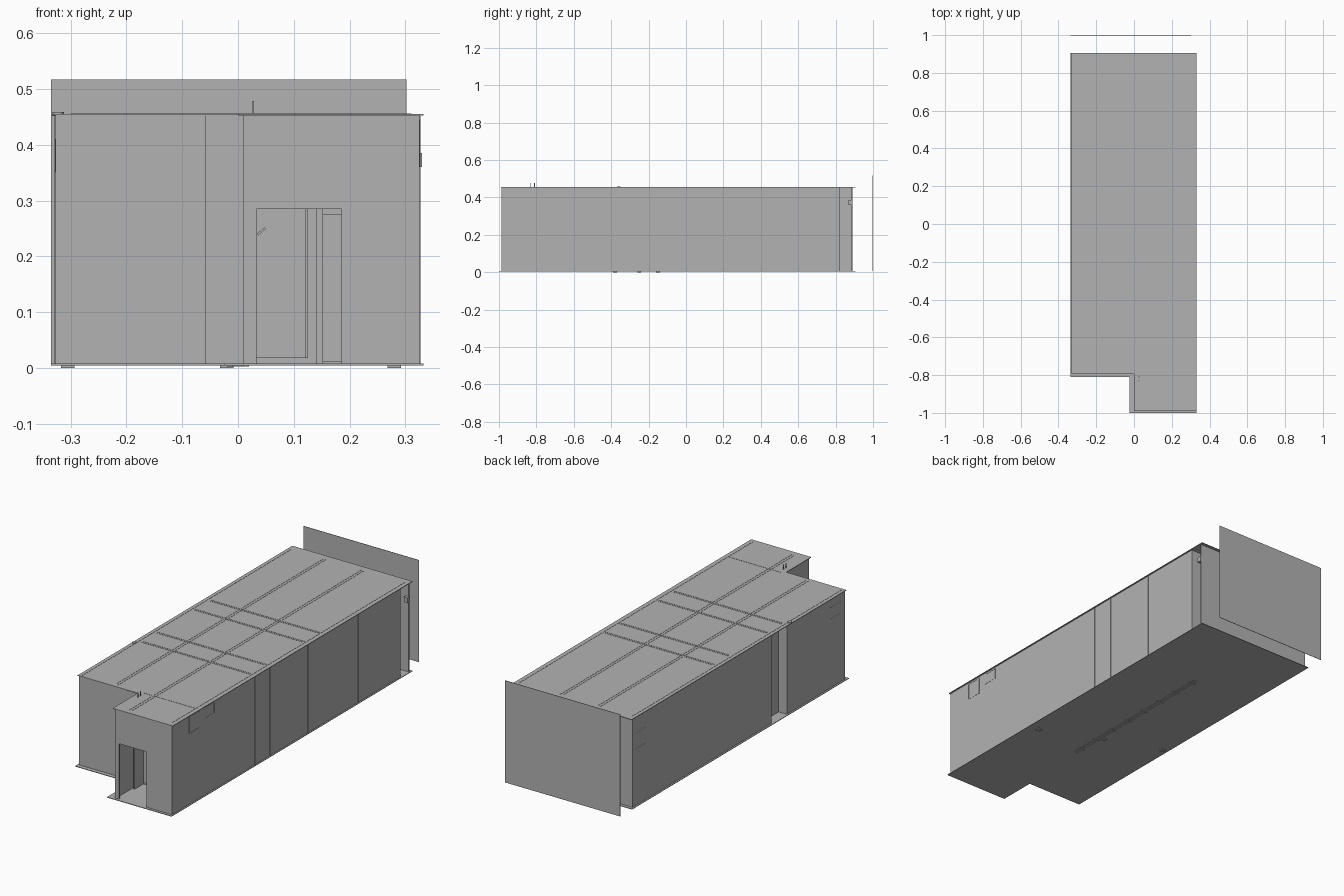
import bpy, bmesh, math

cube = bpy.data.objects.get("Cube")
if cube:
    bpy.data.objects.remove(cube, do_unlink=True)

grey = bpy.data.materials.new("plain_grey")
grey.use_nodes = True
COLOUR = (0.45, 0.45, 0.45, 1)
grey.diffuse_color = COLOUR
grey.node_tree.nodes["Principled BSDF"].inputs["Base Color"].default_value = COLOUR

FLOOR, ROOF = 0.008, 0.455
LEFT, RIGHT = -0.327, 0.325
FRONT, BACK, PORCH = -0.79, 0.89, -0.987
T = 0.006


def finish(name, bm):
    bmesh.ops.recalc_face_normals(bm, faces=bm.faces)
    mesh = bpy.data.meshes.new(name)
    bm.to_mesh(mesh)
    bm.free()
    mesh.materials.append(grey)
    obj = bpy.data.objects.new(name, mesh)
    bpy.context.collection.objects.link(obj)
    return obj


def boxes(name, *spans):
    """One object from boxes given as (x0, x1, y0, y1, z0, z1)."""
    bm = bmesh.new()
    for s in spans:
        verts = bmesh.ops.create_cube(bm, size=1)["verts"]
        for v in verts:
            for i in range(3):
                v.co[i] = s[2 * i] if v.co[i] < 0 else s[2 * i + 1]
    return finish(name, bm)


def slab(name, outline, z, thick):
    bm = bmesh.new()
    face = bm.faces.new([bm.verts.new((x, y, z)) for x, y in outline])
    top = bmesh.ops.extrude_face_region(bm, geom=[face])["geom"]
    for v in top:
        if isinstance(v, bmesh.types.BMVert):
            v.co.z += thick
    return finish(name, bm)


def l_shape(x0, x1, y0, y1, nx, ny):
    return [(x0, ny), (nx, ny), (nx, y0), (x1, y0), (x1, y1), (x0, y1)]


# Floor and roof sheets with the stepped corner
slab("floor", l_shape(-0.335, 0.332, -1, 0.905, -0.025, -0.81), 0.005, 0.003)
slab("roof", l_shape(-0.333, 0.332, -0.99, 0.905, 0.0, FRONT - 0.002), ROOF - 0.003, 0.003)

# Outer walls, with an entrance recess on one side and a shaft at the back
boxes("right_wall", (RIGHT - T, RIGHT, PORCH, 0.82, FLOOR, ROOF))
boxes("left_wall", (LEFT, LEFT + T, FRONT, -0.33, FLOOR, ROOF),
      (LEFT, LEFT + T, -0.21, BACK, FLOOR, ROOF))
boxes("side_recess", (LEFT, LEFT + 0.05, -0.33 - T, -0.33, FLOOR, ROOF),
      (LEFT, LEFT + 0.05, -0.21, -0.21 + T, FLOOR, ROOF),
      (LEFT + 0.045, LEFT + 0.05, -0.33, -0.21, FLOOR, ROOF))
boxes("back_wall", (LEFT, RIGHT, BACK - T, BACK, FLOOR, ROOF))
boxes("shaft_wall", (LEFT + T, RIGHT, 0.82 - T, 0.82, FLOOR, ROOF))
boxes("front_wall", (LEFT, RIGHT - T, FRONT, FRONT + T, FLOOR, ROOF),
      (-0.058, 0.01, FRONT - 0.003, FRONT, FLOOR, ROOF - 0.003))

# Porch with its doorway and inner panels
boxes("porch_front", (0.01, 0.033, PORCH, PORCH + T, FLOOR, ROOF),
      (0.185, RIGHT, PORCH, PORCH + T, FLOOR, ROOF),
      (0.033, 0.185, PORCH, PORCH + T, 0.285, ROOF))
boxes("porch_side", (0.01, 0.01 + T, PORCH, FRONT, FLOOR, ROOF))
boxes("porch_inner_wall", (0.024, 0.03, -0.86, FRONT, FLOOR, 0.3))
boxes("porch_door", (0.033, 0.123, FRONT - 0.006, FRONT, 0.018, 0.285),
      (0.121, 0.125, FRONT - 0.01, FRONT, 0.018, 0.285))
boxes("porch_door_frame", (0.14, 0.152, FRONT - 0.012, FRONT, FLOOR, 0.285),
      (0.152, 0.185, FRONT - 0.004, FRONT, 0.011, 0.275))
handle = boxes("door_handle", (-0.009, 0.009, -0.002, 0.002, -0.002, 0.002))
handle.location = (0.042, FRONT - 0.009, 0.245)
handle.rotation_euler.y = -math.radians(40)

# Freestanding panel behind the building
boxes("rear_panel", (-0.335, 0.302, 0.998, 1, 0.007, 0.517))

# Paired joint strips across the roof and down the walls
joints = (-0.33, -0.21, 0.09, 0.21)
strips = []
for x, start in ((-0.13, -0.77), (0.08, -0.96)):
    for d in (-0.007, 0.007):
        strips.append((x + d - 0.001, x + d + 0.001, start, 0.87, ROOF, ROOF + 0.001))
for x, start in ((-0.315, -0.78), (0.31, -0.97)):
    strips.append((x - 0.001, x + 0.001, start, 0.87, ROOF, ROOF + 0.001))
for y in joints:
    for d in (-0.005, 0.005):
        strips.append((-0.3, 0.3, y + d - 0.001, y + d + 0.001, ROOF, ROOF + 0.001))
strips.append((0.02, 0.31, -0.777, -0.775, ROOF, ROOF + 0.001))
boxes("roof_joints", *strips)

boxes("right_wall_joints", *[(RIGHT, RIGHT + 0.002, y - 0.004, y + 0.004, FLOOR, ROOF - 0.004)
                             for y in joints + (0.49,)])
boxes("left_wall_joint", (LEFT - 0.002, LEFT, 0.476, 0.484, FLOOR, ROOF - 0.004))


# Thin square hatch frames on the side walls
def hatch(name, x, y0, y1, z0, z1):
    w, x0, x1 = 0.002, x - 0.001, x + 0.001
    boxes(name, (x0, x1, y0, y1, z0, z0 + w), (x0, x1, y0, y1, z1 - w, z1),
          (x0, x1, y0, y0 + w, z0, z1), (x0, x1, y1 - w, y1, z0, z1))


hatch("right_hatch_large", RIGHT, -0.85, -0.77, 0.36, 0.445)
hatch("right_hatch_small", RIGHT, -0.73, -0.65, 0.39, 0.445)
hatch("left_hatch_rear", LEFT, 0.79, 0.87, 0.29, 0.37)
hatch("left_hatch_front", LEFT, -0.76, -0.67, 0.35, 0.41)
boxes("shaft_box", (0.31, 0.33, 0.868, BACK, 0.36, 0.385))

# Small roof fittings
boxes("roof_posts", *[(0.025, 0.029, y - 0.002, y + 0.002, ROOF, 0.478) for y in (-0.83, -0.81)])
bm = bmesh.new()
bmesh.ops.create_cone(bm, cap_ends=True, segments=12, radius1=0.01, radius2=0.01, depth=0.008)
finish("roof_vent", bm).location = (-0.322, -0.36, ROOF)

# Rail with cross pieces and small pads under the floor
rail = [(x - 0.002, x + 0.002, -0.44, 0.465, 0.003, 0.006) for x in (-0.008, 0.008)]
rail += [(-0.02, 0.02, -0.4 + i * 0.118, -0.394 + i * 0.118, 0.003, 0.006) for i in range(8)]
boxes("underside_rail", *rail)
boxes("underside_pads", *[(x - 0.012, x + 0.012, y - 0.01, y + 0.01, 0, 0.006)
                          for x, y in ((-0.305, -0.15), (-0.02, -0.25), (0.28, -0.38))])
